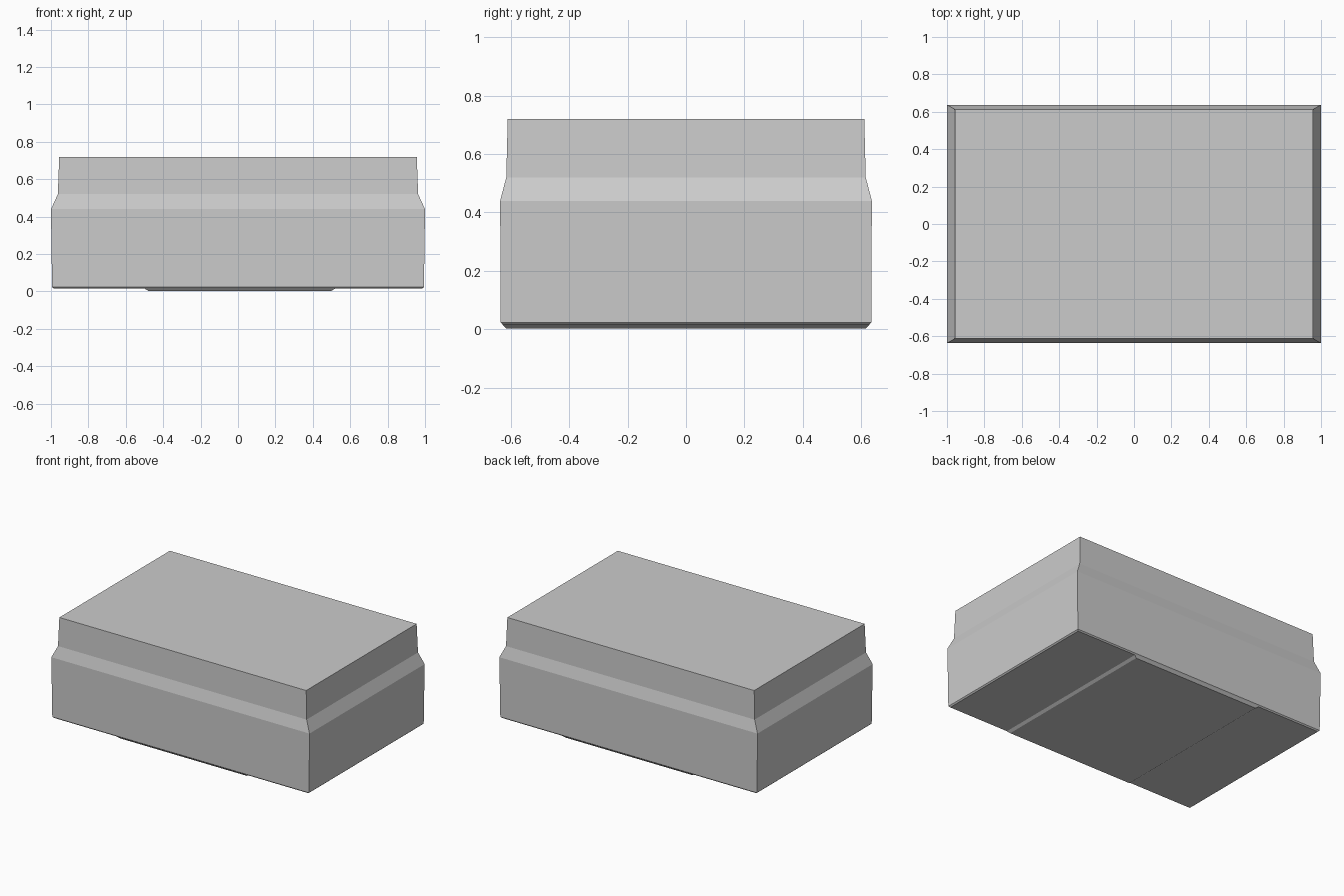
import bpy, bmesh

if "Cube" in bpy.data.objects:
    bpy.data.objects.remove(bpy.data.objects["Cube"])


def loft(name, sections):
    """Closed solid through rectangular sections (half_x, half_y, z, centre_x)."""
    bm = bmesh.new()
    rings = []
    for hx, hy, z, cx in sections:
        rings.append([bm.verts.new((cx + sx * hx, sy * hy, z))
                      for sx, sy in ((-1, -1), (1, -1), (1, 1), (-1, 1))])
    for low, high in zip(rings, rings[1:]):
        for i in range(4):
            j = (i + 1) % 4
            bm.faces.new((low[i], low[j], high[j], high[i]))
    bm.faces.new(rings[0][::-1])
    bm.faces.new(rings[-1])
    bmesh.ops.recalc_face_normals(bm, faces=bm.faces)
    mesh = bpy.data.meshes.new(name)
    bm.to_mesh(mesh)
    bm.free()
    obj = bpy.data.objects.new(name, mesh)
    bpy.context.collection.objects.link(obj)
    return obj


# Box body: wide base, sloped shoulder, slightly narrower upper block
loft("box_body", [
    (0.985, 0.627, 0.015, 0),
    (0.994, 0.635, 0.023, 0),
    (1.000, 0.637, 0.44, 0),
    (0.963, 0.616, 0.52, 0),
    (0.956, 0.611, 0.72, 0),
])

# Shallow raised panel under the base
loft("bottom_panel", [
    (0.49, 0.617, 0.003, 0.01),
    (0.51, 0.629, 0.016, 0.01),
])
